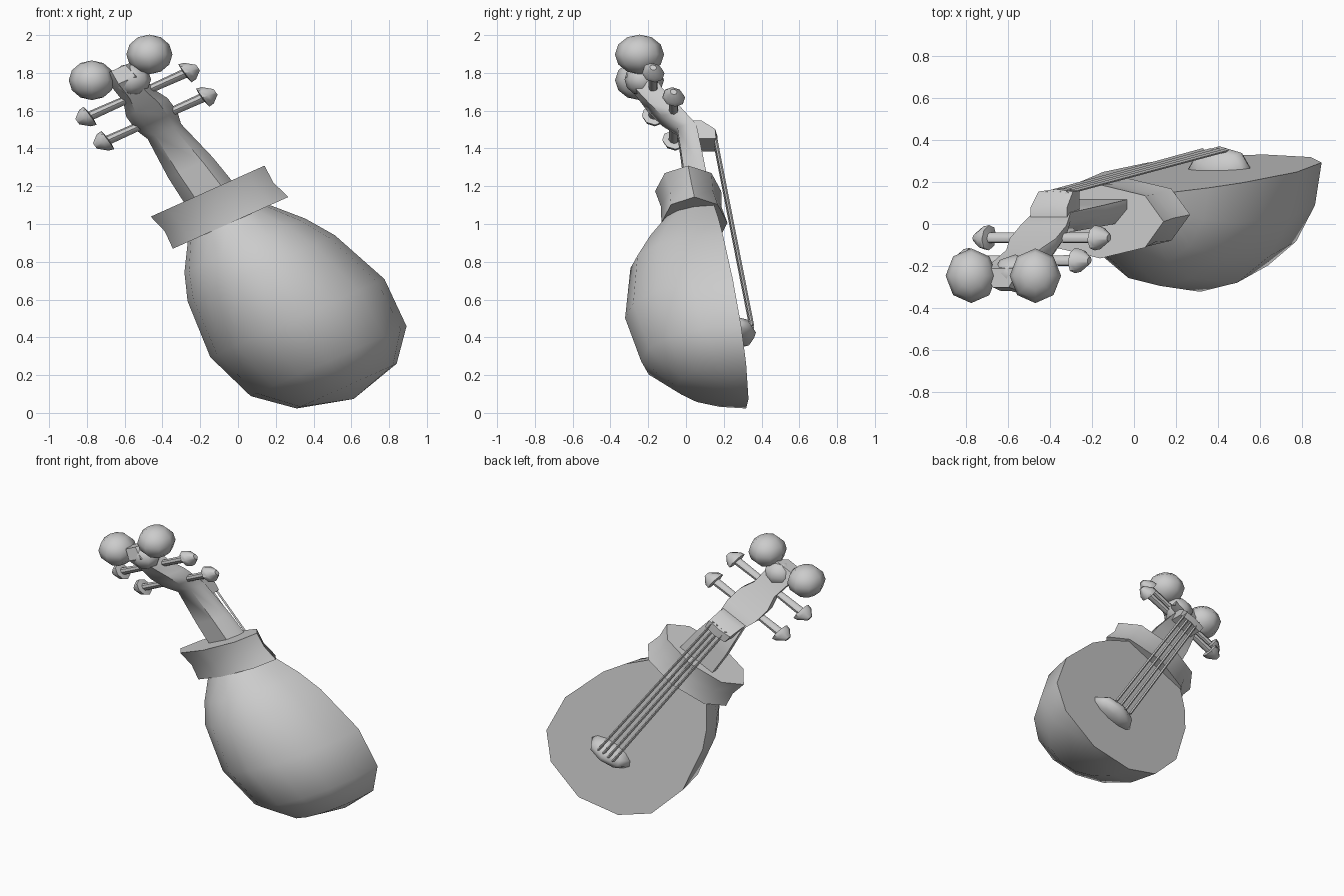
import bpy, bmesh, math
from mathutils import Matrix, Vector

if "Cube" in bpy.data.objects:
    bpy.data.objects.remove(bpy.data.objects["Cube"])

# Leaning frame: local x = across, y = out of the soundboard, z = along the neck
FRAME = Matrix(((0.913, 0, -0.58, -0.10),
                (0, 1, -0.157, 0.133),
                (0.409, 0, 0.80, 1.09),
                (0, 0, 0, 1)))


def finish(name, bm, matrix=FRAME, angle=45):
    bm.transform(matrix)
    bmesh.ops.recalc_face_normals(bm, faces=bm.faces)
    me = bpy.data.meshes.new(name)
    bm.to_mesh(me)
    bm.free()
    ob = bpy.data.objects.new(name, me)
    bpy.context.collection.objects.link(ob)
    bpy.ops.object.select_all(action='DESELECT')
    ob.select_set(True)
    bpy.context.view_layer.objects.active = ob
    bpy.ops.object.shade_smooth_by_angle(angle=math.radians(angle))
    return ob


def loft(name, sections, tip=None, angle=45):
    """Skin closed cross-sections, capping both ends (or ending in a tip)."""
    bm = bmesh.new()
    rings = [[bm.verts.new(p) for p in sec] for sec in sections]
    n = len(rings[0])
    for a, b in zip(rings, rings[1:]):
        for i in range(n):
            j = (i + 1) % n
            bm.faces.new((a[i], a[j], b[j], b[i]))
    bm.faces.new(rings[0])
    if tip:
        t = bm.verts.new(tip)
        for i in range(n):
            bm.faces.new((rings[-1][i], rings[-1][(i + 1) % n], t))
    else:
        bm.faces.new(rings[-1])
    return finish(name, bm, angle=angle)


def oval(z, cy, rx, ry, sides, turn=0.0):
    return [(rx * math.cos(t), cy + ry * math.sin(t), z)
            for t in (turn + 2 * math.pi * i / sides for i in range(sides))]


# Bowl body with flat soundboard: (position, half width, depth)
stations = [(0.0, 0.16, 0.20), (-0.10, 0.235, 0.27), (-0.25, 0.35, 0.39), (-0.40, 0.427, 0.49),
            (-0.73, 0.505, 0.57), (-1.015, 0.452, 0.53), (-1.18, 0.29, 0.37)]
loft("bowl_body",
     [[(w * math.cos(math.pi * i / 8) - 0.01, -d * math.sin(math.pi * i / 8), a) for i in range(9)]
      for a, w, d in stations], tip=(-0.02, 0, -1.26), angle=50)

# Wrapped band around the neck joint, pinched in the middle
loft("neck_band", [oval(z, -0.105, rx, ry, 8)
                   for z, rx, ry in ((-0.105, 0.335, 0.175), (0, 0.315, 0.16), (0.105, 0.33, 0.175))])


# Neck bending back into the head: (along, front height, half width, thickness)
def neck_section(a, n, w, t):
    return [(-w, n, a), (w, n, a), (w, n - 0.4 * t, a), (0.55 * w, n - t, a),
            (-0.55 * w, n - t, a), (-w, n - 0.4 * t, a)]


loft("neck_and_head", [neck_section(*v) for v in (
    (0.0, 0.0, 0.145, 0.12), (0.26, 0.0, 0.13, 0.11), (0.50, 0.0, 0.097, 0.10),
    (0.57, -0.05, 0.12, 0.12), (0.66, -0.10, 0.12, 0.13), (0.74, -0.14, 0.085, 0.13),
    (0.84, -0.18, 0.09, 0.14), (0.92, -0.20, 0.075, 0.09))])


# Rounded parts of the head
def ball(name, centre, radii, segments=8, rings=6):
    bm = bmesh.new()
    bmesh.ops.create_uvsphere(bm, u_segments=segments, v_segments=rings, radius=1)
    return finish(name, bm, Matrix.Translation(centre) @ Matrix.Diagonal((*radii, 1)), 60)


for side in (-1, 1):
    ball("head_ball", FRAME @ Vector((0.012 + side * 0.167, -0.235, 0.918)), (0.122, 0.13, 0.105))
ball("head_knuckle", (-0.565, -0.235, 1.765), (0.105, 0.09, 0.085))

# Nut block lifting the strings
loft("nut", [[(-w, -0.02, a), (w, -0.02, a), (w, n, a), (0, n + 0.012, a), (-w, n, a)]
             for a, w, n in ((0.41, 0.085, 0.09), (0.47, 0.09, 0.095), (0.525, 0.095, 0.03))])

# Bridge: flattened dome on the soundboard
bm = bmesh.new()
bmesh.ops.create_uvsphere(bm, u_segments=8, v_segments=6, radius=1)
finish("bridge", bm, FRAME @ Matrix.Translation((0.02, 0.0, -0.84))
       @ Matrix.Diagonal((0.16, 0.105, 0.07, 1)), 60)

# Four strings
for k in (-1.5, -0.5, 0.5, 1.5):
    loft("string", [[(x + 0.01 + k * g, y + 0.09, a) for x, y, _ in oval(a, 0, 0.009, 0.009, 4)]
                    for a, g in ((0.48, 0.035), (-0.82, 0.042))], angle=30)

# Tuning pegs: thin shaft with a cone head, two pairs mirrored
for a, n in ((0.583, -0.107), (0.744, -0.19)):
    for side in (-1, 1):
        profile = ((0.0, 0.022), (0.27, 0.026), (0.275, 0.06), (0.305, 0.054), (0.35, 0.018))
        loft("tuning_peg", [[(side * s, n + x, a + y) for x, y, _ in oval(0, 0, r, r, 8)]
                            for s, r in profile])
